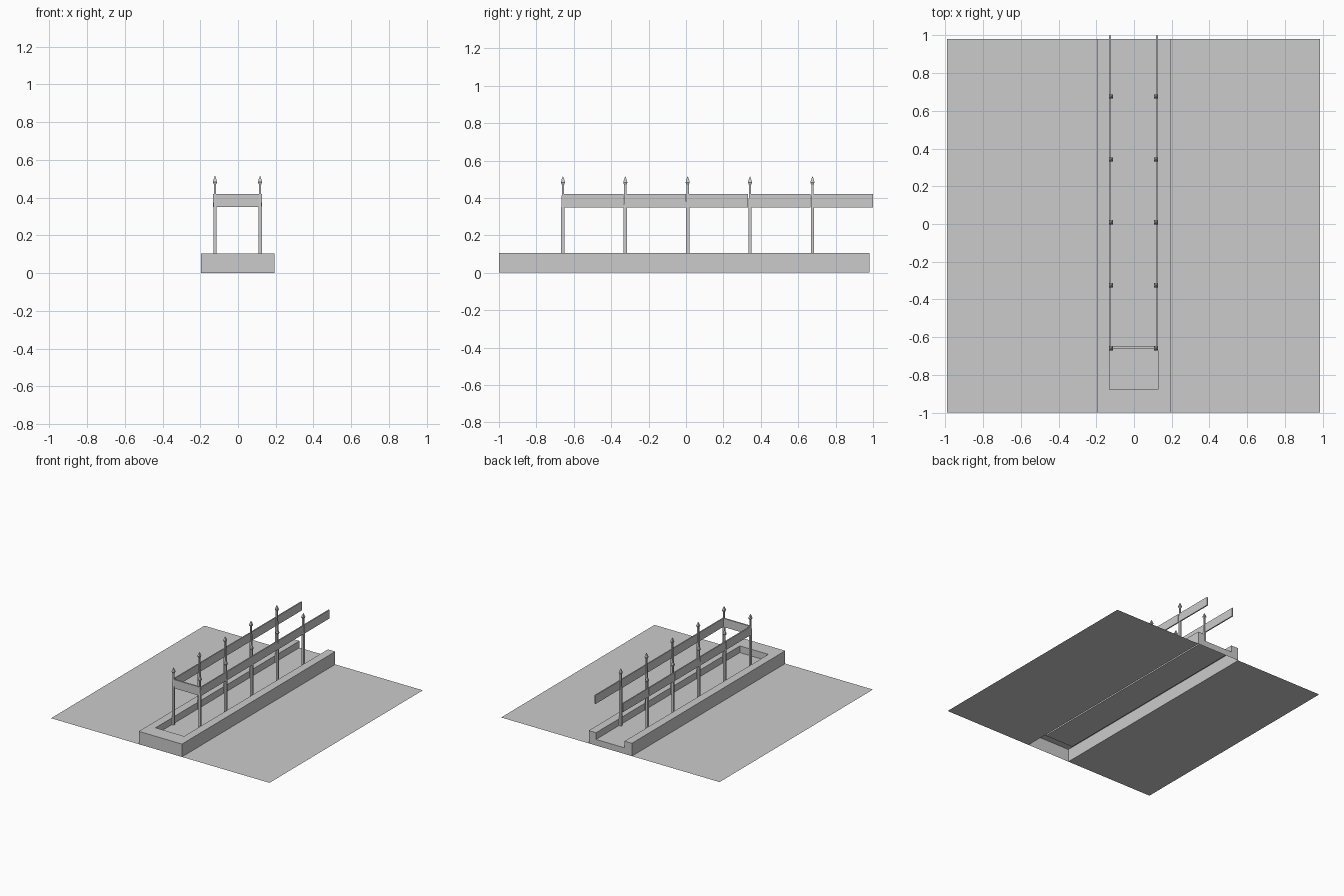
import bpy
import bmesh
import math

cube = bpy.data.objects.get("Cube")
if cube:
    bpy.data.objects.remove(cube, do_unlink=True)

grey = bpy.data.materials.new("plain_grey")
grey.use_nodes = True
COLOR = (0.6, 0.6, 0.6, 1)
grey.diffuse_color = COLOR
grey.node_tree.nodes["Principled BSDF"].inputs["Base Color"].default_value = COLOR

FRONT, BACK = -1.0, 0.98
CURB_TOP, BED = 0.105, 0.05
OUT_L, OUT_R = 0.193, -0.197
IN_L, IN_R, IN_FRONT = 0.127, -0.131, -0.877
POST_X = (-0.122, 0.117)
POST_Y = [-0.658 + 0.3335 * i for i in range(5)]


def finish(name, bm):
    mesh = bpy.data.meshes.new(name)
    bm.to_mesh(mesh)
    bm.free()
    mesh.materials.append(grey)
    obj = bpy.data.objects.new(name, mesh)
    bpy.context.collection.objects.link(obj)
    return obj


def sheets(name, polygons):
    bm = bmesh.new()
    for poly in polygons:
        bm.faces.new([bm.verts.new(p) for p in poly])
    bmesh.ops.remove_doubles(bm, verts=bm.verts, dist=0.0001)
    return finish(name, bm)


def box(name, low, high):
    bm = bmesh.new()
    bmesh.ops.create_cube(bm, size=1)
    for v in bm.verts:
        v.co = [(a + b) / 2 + c * (b - a) for a, b, c in zip(low, high, v.co)]
    return finish(name, bm)


def ring(points, z):
    return [(x, y, z) for x, y in points]


def walls(points, low, high):
    # Open chain of upright faces
    return [[(*a, low), (*b, low), (*b, high), (*a, high)]
            for a, b in zip(points, points[1:])]


# Flat ground on both sides
for name, x0, x1 in (("ground_right", -0.99, OUT_R), ("ground_left", OUT_L, 0.985)):
    sheets(name, [ring([(x0, FRONT), (x1, FRONT), (x1, BACK), (x0, BACK)], 0)])

# Curb open at the bottom, with a sunken bed
outer = [(OUT_R, BACK), (OUT_R, FRONT), (OUT_L, FRONT), (OUT_L, BACK)]
inner = [(IN_L, BACK), (IN_L, IN_FRONT), (IN_R, IN_FRONT), (IN_R, BACK)]
end = [(OUT_L, 0), (OUT_L, CURB_TOP), (IN_L, CURB_TOP), (IN_L, BED),
       (IN_R, BED), (IN_R, CURB_TOP), (OUT_R, CURB_TOP), (OUT_R, 0)]
sheets("curb", walls(outer, 0, CURB_TOP) + walls(inner, BED, CURB_TOP) + [
    ring(outer + inner, CURB_TOP),
    ring(inner[::-1], BED),
    [(x, BACK, z) for x, z in end],
])

# Four-sided posts with pointed finials
PROFILE = [(0.009, BED), (0.009, 0.35), (0.006, 0.42), (0.006, 0.47),
           (0.011, 0.482), (0.008, 0.495), (0.001, 0.515)]
for side, x in zip(("right", "left"), POST_X):
    for i, y in enumerate(POST_Y):
        bm = bmesh.new()
        loops = [[bm.verts.new((x + sx * r, y + sy * r, z))
                  for sx, sy in ((-1, -1), (1, -1), (1, 1), (-1, 1))]
                 for r, z in PROFILE]
        for a, b in zip(loops, loops[1:]):
            for k in range(4):
                n = (k + 1) % 4
                bm.faces.new((a[k], a[n], b[n], b[k]))
        bm.faces.new(loops[0][::-1])
        bm.faces.new(loops[-1])
        finish(f"post_{side}_{i + 1}", bm)

# Rail boards, one per bay, on the outer side of the posts
RAIL_LOW, RAIL_TOP, THICK = 0.35, 0.42, 0.01
bay_ends = [y - 0.01 for y in POST_Y[1:]] + [1.0]
for side, x in (("right", -0.132), ("left", 0.117)):
    for i, (y0, y1) in enumerate(zip(POST_Y, bay_ends)):
        box(f"rail_{side}_{i + 1}", (x, y0, RAIL_LOW), (x + THICK, y1, RAIL_TOP))
box("rail_front", (POST_X[0], -0.661, RAIL_LOW), (POST_X[1], -0.649, RAIL_TOP))
